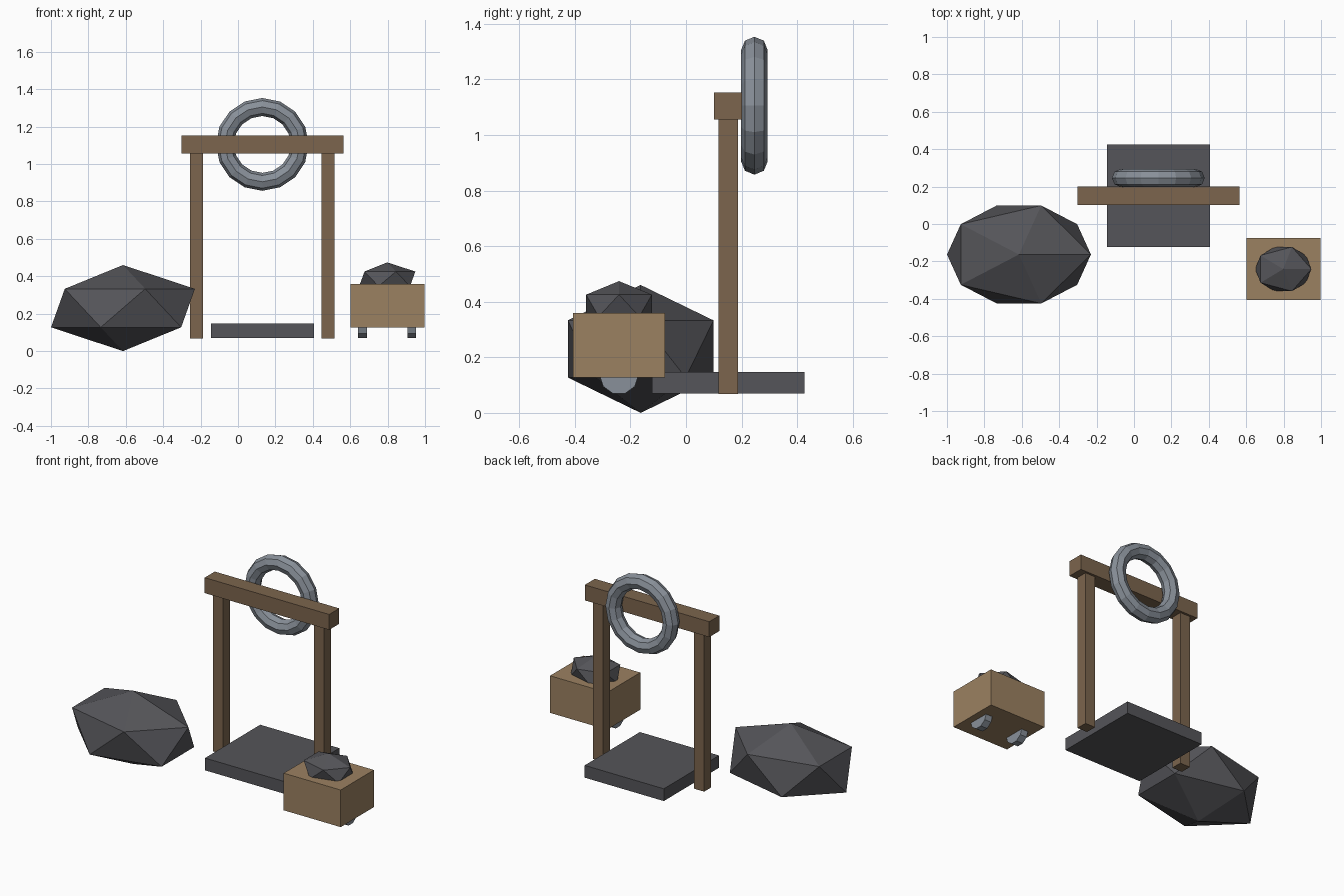
import bpy
import math

if "Cube" in bpy.data.objects:
    bpy.data.objects.remove(bpy.data.objects["Cube"])


def material(name, r, g, b):
    m = bpy.data.materials.new(name)
    m.diffuse_color = (r, g, b, 1)
    m.use_nodes = True
    m.node_tree.nodes["Principled BSDF"].inputs["Base Color"].default_value = m.diffuse_color
    return m


WOOD = material("dark_wood", 0.20, 0.13, 0.075)
CRATE = material("light_wood", 0.33, 0.22, 0.12)
STONE = material("stone", 0.09, 0.09, 0.10)
METAL = material("metal", 0.25, 0.28, 0.32)


def finish(name, mat):
    obj = bpy.context.object
    obj.name = name
    obj.data.materials.append(mat)
    return obj


def box(name, mat, x, y, z):
    """Box from its (min, max) range on each axis."""
    ranges = (x, y, z)
    bpy.ops.mesh.primitive_cube_add(size=1, location=[(a + b) / 2 for a, b in ranges])
    bpy.context.object.scale = [b - a for a, b in ranges]
    return finish(name, mat)


def rock(name, centre, radii):
    bpy.ops.mesh.primitive_ico_sphere_add(subdivisions=1, radius=1, location=centre)
    bpy.context.object.scale = radii
    return finish(name, STONE)


# Gate frame: two posts and a cross beam
for side, x in (("left", -0.222), ("right", 0.482)):
    box(side + "_post", WOOD, (x - 0.035, x + 0.035), (0.117, 0.187), (0.068, 1.058))
box("cross_beam", WOOD, (-0.302, 0.563), (0.101, 0.201), (1.056, 1.153))

# Ring hanging behind the beam
bpy.ops.mesh.primitive_torus_add(
    major_segments=16, minor_segments=8, major_radius=0.20, minor_radius=0.048,
    location=(0.13, 0.246, 1.105), rotation=(math.pi / 2, 0, 0))
finish("ring", METAL)

# Stone floor slab
box("floor_slab", STONE, (-0.144, 0.406), (-0.122, 0.426), (0.070, 0.147))

# Large boulder
rock("boulder", (-0.615, -0.163, 0.23), (0.43, 0.308, 0.23))

# Cart: crate, two wheels and its stone load
box("cart_crate", CRATE, (0.602, 0.998), (-0.406, -0.076), (0.127, 0.360))
rock("cart_load", (0.798, -0.241, 0.386), (0.168, 0.139, 0.088))
for side, x in (("left", 0.665), ("right", 0.929)):
    bpy.ops.mesh.primitive_cylinder_add(
        vertices=10, radius=0.07, depth=0.047,
        location=(x, -0.241, 0.136), rotation=(0, math.pi / 2, 0))
    finish(side + "_wheel", METAL)
